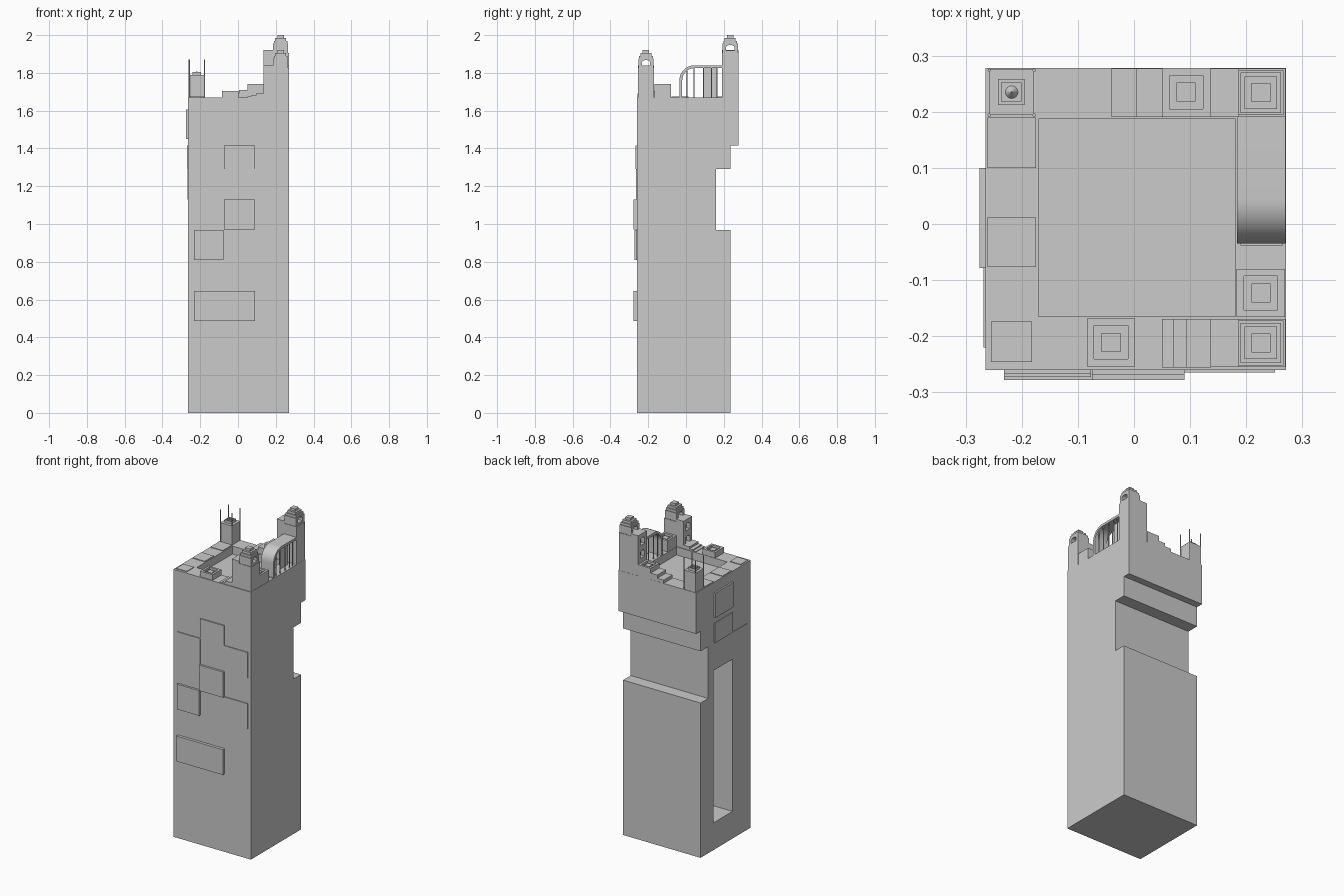
import bpy, bmesh, math
from mathutils import Vector

if "Cube" in bpy.data.objects:
    bpy.data.objects.remove(bpy.data.objects["Cube"])


def box(name, x0, x1, y0, y1, z0, z1):
    bm = bmesh.new()
    bmesh.ops.create_cube(bm, size=1)
    for v in bm.verts:
        v.co = Vector((x0 + (v.co.x + .5) * (x1 - x0),
                       y0 + (v.co.y + .5) * (y1 - y0),
                       z0 + (v.co.z + .5) * (z1 - z0)))
    return finish(name, bm)


def finish(name, bm):
    bmesh.ops.recalc_face_normals(bm, faces=bm.faces)
    me = bpy.data.meshes.new(name)
    bm.to_mesh(me)
    bm.free()
    ob = bpy.data.objects.new(name, me)
    bpy.context.collection.objects.link(ob)
    return ob


def side_profile(name, pts, x0, x1):
    """Extrude a (y, z) outline along x."""
    bm = bmesh.new()
    f = bm.faces.new([bm.verts.new((x0, y, z)) for y, z in pts])
    r = bmesh.ops.extrude_face_region(bm, geom=[f])
    vs = [g for g in r["geom"] if isinstance(g, bmesh.types.BMVert)]
    bmesh.ops.translate(bm, verts=vs, vec=(x1 - x0, 0, 0))
    return finish(name, bm)


def cut(ob, cutter):
    m = ob.modifiers.new("cut", 'BOOLEAN')
    m.operation, m.solver, m.object = 'DIFFERENCE', 'EXACT', cutter
    bpy.context.view_layer.objects.active = ob
    bpy.ops.object.modifier_apply(modifier=m.name)
    bpy.data.objects.remove(cutter)


def rod(name, x, y, z0, z1, r, r2=None, sides=8):
    bm = bmesh.new()
    bmesh.ops.create_cone(bm, cap_ends=True, segments=sides, radius1=r,
                          radius2=r if r2 is None else r2, depth=z1 - z0)
    bmesh.ops.translate(bm, verts=bm.verts, vec=(x, y, (z0 + z1) / 2))
    return finish(name, bm)


def arch_cutter(y, z, w, h, x0, x1):
    r = w / 2
    pts = [(y - r, z)] + [(y - r * math.cos(a), z + h - r * .6 + r * .6 * math.sin(a))
                          for a in [math.pi * i / 8 for i in range(9)]] + [(y + r, z)]
    return side_profile("arch_cutter", pts, x0, x1)


# Tower shaft: stepped back outline, sunken roof court, tall slot in the left wall
B = 1.67
shaft = side_profile("tower_shaft", [
    (-.26, 0), (.235, 0), (.235, .967), (.16, .967), (.16, 1.29), (.235, 1.29),
    (.235, 1.415), (.278, 1.415), (.278, B), (-.26, B)], -.265, .271)
cut(shaft, box("court_cutter", -.17, .181, -.165, .187, B - .05, 1.8))
cut(shaft, box("slot_cutter", -.4, -.08, -.08, .106, .17, 1.12))

# Wall panels on the front: x0, x1, z0, z1, front y
for x0, x1, z0, z1, y in [
        (-.075, .09, 1.29, 1.415, -.268), (-.075, .09, .97, 1.13, -.278),
        (-.232, -.077, .81, .967, -.273), (-.232, -.077, .487, .645, -.278),
        (-.077, .09, .487, .645, -.278), (-.232, -.077, 1.13, 1.29, -.266),
        (-.075, .251, 1.13, 1.29, -.265), (.09, .251, .81, .97, -.265)]:
    box("front_panel", x0, x1, y, -.25, z0, z1)
# Wall panels on the left: y0, y1, z0, z1, outer x
for y0, y1, z0, z1, x in [(-.078, .1, 1.45, 1.605, -.275),
                          (-.078, .1, 1.29, 1.415, -.27),
                          (-.22, -.078, 1.13, 1.29, -.268)]:
    box("left_panel", x, -.255, y0, y1, z0, z1)

# Low paving blocks on the wall walk
for x0, x1, y0, y1 in [(-.261, -.175, .1, .19), (-.261, -.175, -.077, .012),
                       (-.255, -.182, -.246, -.174)]:
    box("wall_walk_block", x0, x1, y0, y1, B - .01, B + .004)


# Square merlons with a sunken ring on top
def merlon(x, y, top):
    h = .043
    m = box("merlon", x - h, x + h, y - h, y + h, B - .01, top)
    cut(m, box("ring_cutter", x - .03, x + .03, y - .03, y + .03, top - .014, top + .1))
    box("merlon_core", x - .017, x + .017, y - .017, y + .017, top - .02, top - .006)


merlon(-.041, -.211, 1.705)
merlon(.226, -.123, 1.74)
merlon(.093, .235, 1.74)

# Stairs climbing to the two corner towers
for x0, x1, z in [(-.04, .006, 1.69), (.004, .052, 1.71)]:
    box("back_stair", x0, x1, .191, .277, B - .01, z)
for x0, x1, z in [(.05, .07, 1.674), (.07, .096, 1.68), (.094, .137, 1.692)]:
    box("front_stair", x0, x1, -.256, -.169, B - .01, z)


# Corner towers with open belfry and stepped cap
def corner_tower(y, top):
    x, s = .226, .08
    sh = top - s
    t = box("corner_tower", x - .041, x + .044, y - .043, y + .043, B - .01, top - .095)
    lantern = box("belfry", x - .04, x + .04, y - .04, y + .04, top - .1, top - .045)
    cut(lantern, arch_cutter(y, sh - .002, .044, .03, 0, .5))
    box("cap_lower", x - .036, x + .036, y - .036, y + .036, top - .046, top - .03)
    box("cap_middle", x - .029, x + .029, y - .029, y + .029, top - .031, top - .015)
    box("cap_top", x - .017, x + .017, y - .017, y + .017, top - .016, top)
    # shoulder block with two niches facing the stairs
    b = box("tower_shoulder", .136, .187, y - .043, y + .043, B - .01, sh)
    for z in (sh - .07, sh - .15):
        cut(b, arch_cutter(y, z, .04, .045, .1, .16))


corner_tower(.234, 2.0)
corner_tower(-.212, 1.92)

# Back left turret with corner spikes and a small cone
box("turret", -.258, -.178, .194, .275, B - .01, 1.79)
cap = box("turret_cap", -.242, -.195, .212, .258, 1.78, 1.806)
cut(cap, box("cap_cutter", -.236, -.201, .218, .252, 1.795, 1.9))
rod("turret_cone", -.218, .235, 1.79, 1.81, .015, 0, 16)
for x in (-.258, -.178):
    for y in (.194, .274):
        rod("turret_spike", x, y, B - .01, 1.87, .003)

# Curved canopy along the right wall
c, r, t = .045, .08, .015
arc = [math.pi - math.pi / 2 * i / 12 for i in range(13)]
outer = [(-.035, B - .005)] + [(c + r * math.cos(a), 1.76 + r * math.sin(a)) for a in arc] + [(.195, 1.84)]
q = r - t
inner = [(.195, 1.84 - t)] + [(c + q * math.cos(a), 1.76 + q * math.sin(a)) for a in reversed(arc)] + [(-.02, B - .005)]
canopy = side_profile("canopy", outer + inner, .184, .27)
bpy.ops.object.select_all(action='DESELECT')
canopy.select_set(True)
bpy.context.view_layer.objects.active = canopy
bpy.ops.object.shade_smooth_by_angle(angle=math.radians(30))
box("canopy_sill", .19, .265, -.038, -.02, B - .01, B + .004)

# Railing bars under the canopy
for y in (.005, .043, .093, .135, .165):
    for x in (.194, .26):
        rod("canopy_bar", x, y, B - .01, 1.83 if y > .02 else 1.812, .003)
box("canopy_screen", .222, .23, .093, .165, B - .01, 1.83)
